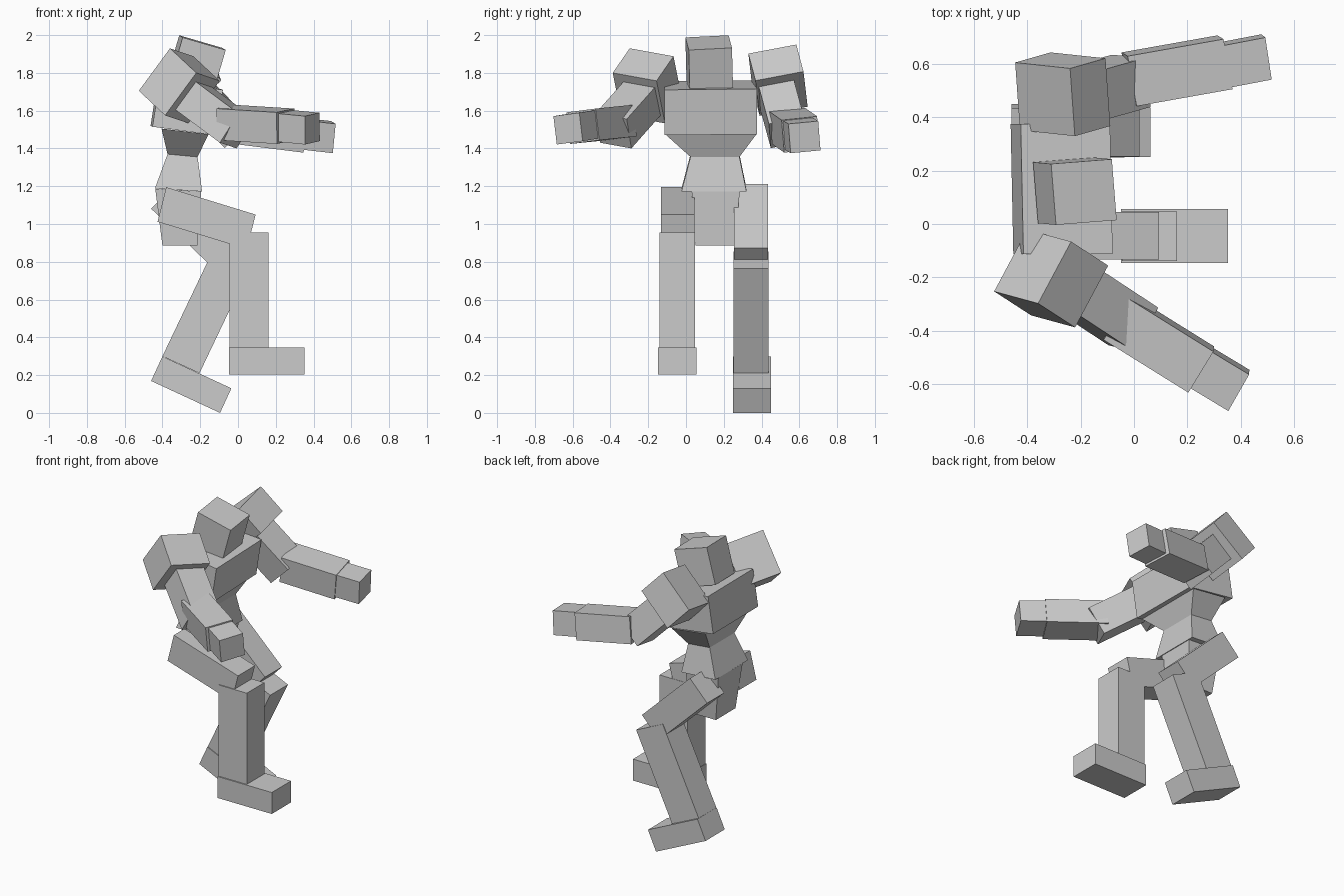
import bpy
from mathutils import Vector

grey = bpy.data.materials.new("light_grey")
grey.diffuse_color = (0.6, 0.6, 0.6, 1)

FACES = [(0, 3, 2, 1), (4, 5, 6, 7), (0, 1, 5, 4),
         (1, 2, 6, 5), (2, 3, 7, 6), (3, 0, 4, 7)]


def solid(name, lower, upper):
    """Six-sided solid from two matching four-point rings."""
    lower, upper = [Vector(p) for p in lower], [Vector(p) for p in upper]
    n = (lower[1] - lower[0]).cross(lower[3] - lower[0])
    if n.dot(upper[0] - lower[0]) < 0:
        lower, upper = lower[::-1], upper[::-1]
    mesh = bpy.data.meshes.new(name)
    mesh.from_pydata(lower + upper, [], FACES)
    mesh.materials.append(grey)
    obj = bpy.data.objects.new(name, mesh)
    bpy.context.collection.objects.link(obj)
    return obj


def block(name, corner, a, b, c):
    """Box from one corner and its three edge vectors."""
    o, a, b, c = Vector(corner), Vector(a), Vector(b), Vector(c)
    ring = [o, o + a, o + a + b, o + b]
    return solid(name, ring, [p + c for p in ring])


def leg_block(name, corner, a, b, y0, y1):
    """Box lying in the x-z plane, spanning y0 to y1."""
    return block(name, (corner[0], y0, corner[1]),
                 (a[0], 0, a[1]), (b[0], 0, b[1]), (0, y1 - y0, 0))


def ring(x0, x1, y0, y1, z_back, z_front):
    return [(x0, y0, z_back), (x1, y0, z_front), (x1, y1, z_front), (x0, y1, z_back)]


# Torso: tapered pelvis, waist and abdomen, then the leaning chest
hip_ring = ring(-0.44, -0.19, -0.024, 0.32, 1.188, 1.172)
waist_ring = ring(-0.373, -0.214, 0.024, 0.283, 1.37, 1.355)
rib_ring = ring(-0.405, -0.156, -0.11, 0.373, 1.505, 1.475)
solid("pelvis", ring(-0.40, -0.215, 0.05, 0.257, 0.885, 0.885),
      ring(-0.438, -0.195, 0.03, 0.285, 1.186, 1.172))
solid("waist", hip_ring, waist_ring)
solid("abdomen", waist_ring, rib_ring)
block("chest", (-0.453, -0.113, 1.515), (0.335, 0, -0.045),
      (-0.01, 0.488, 0.005), (0.038, 0, 0.24))

# Head, tipped forward
f = Vector((0.957, 0.075, -0.28)) * 0.238
s = Vector((-0.08, 0.995, 0.05)) * 0.23
up = Vector((0.282, -0.026, 0.958)) * 0.24
block("head", Vector((-0.188, 0.12, 1.96)) - f / 2 - s / 2 - up, f, s, up)

# Right arm
block("right_shoulder", (-0.36, -0.298, 1.93), (0.124, 0.232, -0.042),
      (-0.165, 0.045, -0.225), (0.139, -0.09, -0.13))
u = Vector((0.711, -0.467, -0.527))
block("right_upper_arm", Vector((-0.225, -0.33, 1.754)) - u * 0.12, u * 0.44,
      Vector((0.466, 0.872, -0.158)) * 0.19, Vector((-0.533, 0.133, -0.838)) * 0.185)
block("right_forearm", (-0.114, -0.435, 1.611), (0.318, -0.198, -0.02),
      (0.094, 0.154, 0.02), (0.002, 0.02, -0.167))
block("right_hand", (0.208, -0.614, 1.585), (0.146, -0.088, -0.014),
      (0.078, 0.137, 0.018), (0.001, 0.018, -0.15))

# Left arm
block("left_shoulder", (-0.24, 0.584, 1.95), (0.133, 0.038, -0.143),
      (0.018, -0.254, -0.048), (-0.206, 0.022, -0.186))
block("left_upper_arm", (0.049, 0.625, 1.565), (-0.286, -0.08, 0.294),
      (0.013, -0.186, -0.035), (-0.133, 0.01, -0.128))
block("left_forearm", (0.01, 0.442, 1.595), (0.36, 0.064, -0.045),
      (-0.034, 0.188, 0.02), (-0.023, 0.014, -0.172))
block("left_hand", (0.36, 0.512, 1.548), (0.157, 0.03, -0.018),
      (-0.024, 0.158, 0.015), (-0.015, 0.012, -0.155))

# Right leg, lifted with a vertical shin
leg_block("right_thigh", (-0.38, 1.195), (0.473, -0.145), (-0.046, -0.183), -0.133, 0.045)
leg_block("right_shin", (-0.045, 0.955), (0.207, 0), (0, -0.612), -0.139, 0.047)
leg_block("right_foot", (-0.048, 0.347), (0.4, 0), (0, -0.143), -0.147, 0.056)

# Left leg, trailing with a bent knee
leg_block("left_thigh", (-0.333, 1.213), (0.354, -0.339), (-0.127, -0.132), 0.254, 0.434)
leg_block("left_shin", (-0.135, 0.855), (0.196, -0.09), (-0.265, -0.555), 0.252, 0.438)
leg_block("left_foot", (-0.40, 0.299), (0.365, -0.169), (-0.06, -0.13), 0.249, 0.451)
